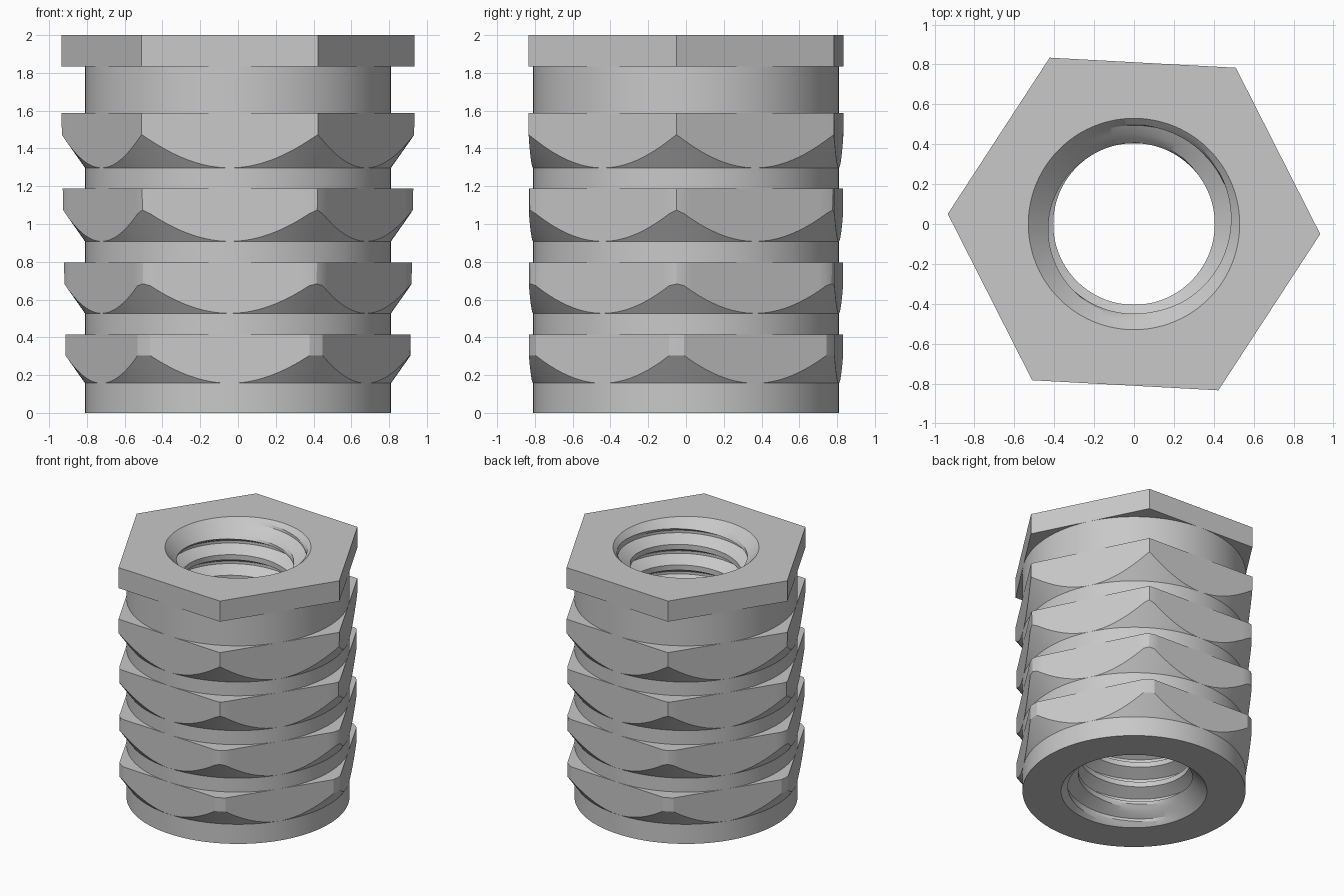
import bpy, bmesh, math

if "Cube" in bpy.data.objects:
    bpy.data.objects.remove(bpy.data.objects["Cube"], do_unlink=True)

SEGMENTS = 144
TURN = math.radians(-3.1)      # hexagon corner direction
HEIGHT = 2.0
BODY_R = 0.81                  # barrel radius, equal to the hexagon's apothem
MOUTH_R = 0.53                 # bore radius at both chamfered ends
MINOR_R, MAJOR_R = 0.405, 0.495
PITCH = 0.165
FLANGE_Z = 1.835

steel = bpy.data.materials.new("Grey metal")
steel.use_nodes = True
grey = (0.58, 0.58, 0.58, 1)
steel.diffuse_color = grey
steel.node_tree.nodes["Principled BSDF"].inputs["Base Color"].default_value = grey


def hex_radius(t):
    """Distance to the hexagon outline at turn fraction t."""
    a = (t * 2 * math.pi) % (math.pi / 3) - math.pi / 6
    return BODY_R / math.cos(a)


def ring(r, z):
    """Plain circle; r may also be a function of the turn fraction."""
    return lambda t: (r(t) if callable(r) else r, z)


def loft(name, rings):
    """Skin a stack of rings, each mapping turn fraction to (radius, height)."""
    bm = bmesh.new()
    grid = []
    for f in rings:
        row = []
        for j in range(SEGMENTS + 1):
            t = j / SEGMENTS
            r, z = f(t)
            a = TURN + t * 2 * math.pi
            row.append(bm.verts.new((r * math.cos(a), r * math.sin(a), z)))
        grid.append(row)
    for low, high in zip(grid, grid[1:]):
        for j in range(SEGMENTS):
            bm.faces.new((low[j], low[j + 1], high[j + 1], high[j]))
    bmesh.ops.remove_doubles(bm, verts=bm.verts, dist=0.0001)
    bmesh.ops.dissolve_degenerate(bm, edges=bm.edges, dist=0.0001)
    mesh = bpy.data.meshes.new(name)
    bm.to_mesh(mesh)
    bm.free()
    mesh.materials.append(steel)
    obj = bpy.data.objects.new(name, mesh)
    bpy.context.collection.objects.link(obj)
    bpy.ops.object.select_all(action="DESELECT")
    obj.select_set(True)
    bpy.context.view_layer.objects.active = obj
    bpy.ops.object.shade_smooth_by_angle(angle=math.radians(20))
    return obj


# Round barrel with its flat bottom rim
loft("barrel", [ring(MOUTH_R, 0), ring(BODY_R, 0), ring(BODY_R, FLANGE_Z)])

# Hexagonal flange at the top
loft("top_flange", [ring(BODY_R - 0.01, FLANGE_Z), ring(hex_radius, FLANGE_Z),
                    ring(hex_radius, HEIGHT), ring(MOUTH_R, HEIGHT)])


# Hexagonal barbs: cone-cut below, corners trimmed by a slight overall taper
def barb(name, base, top):
    def trimmed(z):
        return lambda t: min(hex_radius(t), 0.908 + 0.018 * z)

    def cone_edge(t):
        r = trimmed(base + 0.15)(t)
        return r, base + (r - BODY_R) * 1.42

    loft(name, [ring(BODY_R, base), cone_edge,
                ring(trimmed(top), top), ring(BODY_R - 0.01, top)])


for i, (base, top) in enumerate([(0.157, 0.415), (0.527, 0.795),
                                 (0.908, 1.187), (1.297, 1.587)]):
    barb(f"barb_{i + 1}", base, top)


# Threaded bore: a helical profile opened out by a chamfer at each end
def thread_row(k, part, depth):
    def f(t):
        z = min(max(PITCH * (k + part + t), 0), HEIGHT)
        r = MINOR_R + depth * (MAJOR_R - MINOR_R)
        return max(r, MOUTH_R - min(z, HEIGHT - z)), z
    return f


profile = [(0, 0), (0.125, 0), (0.25, 0), (0.406, 0.5),
           (0.5625, 1), (0.6875, 1), (0.844, 0.5)]
rows = [thread_row(k, p, d) for k in range(-2, 14) for p, d in profile]
loft("threaded_bore", rows[::-1])
